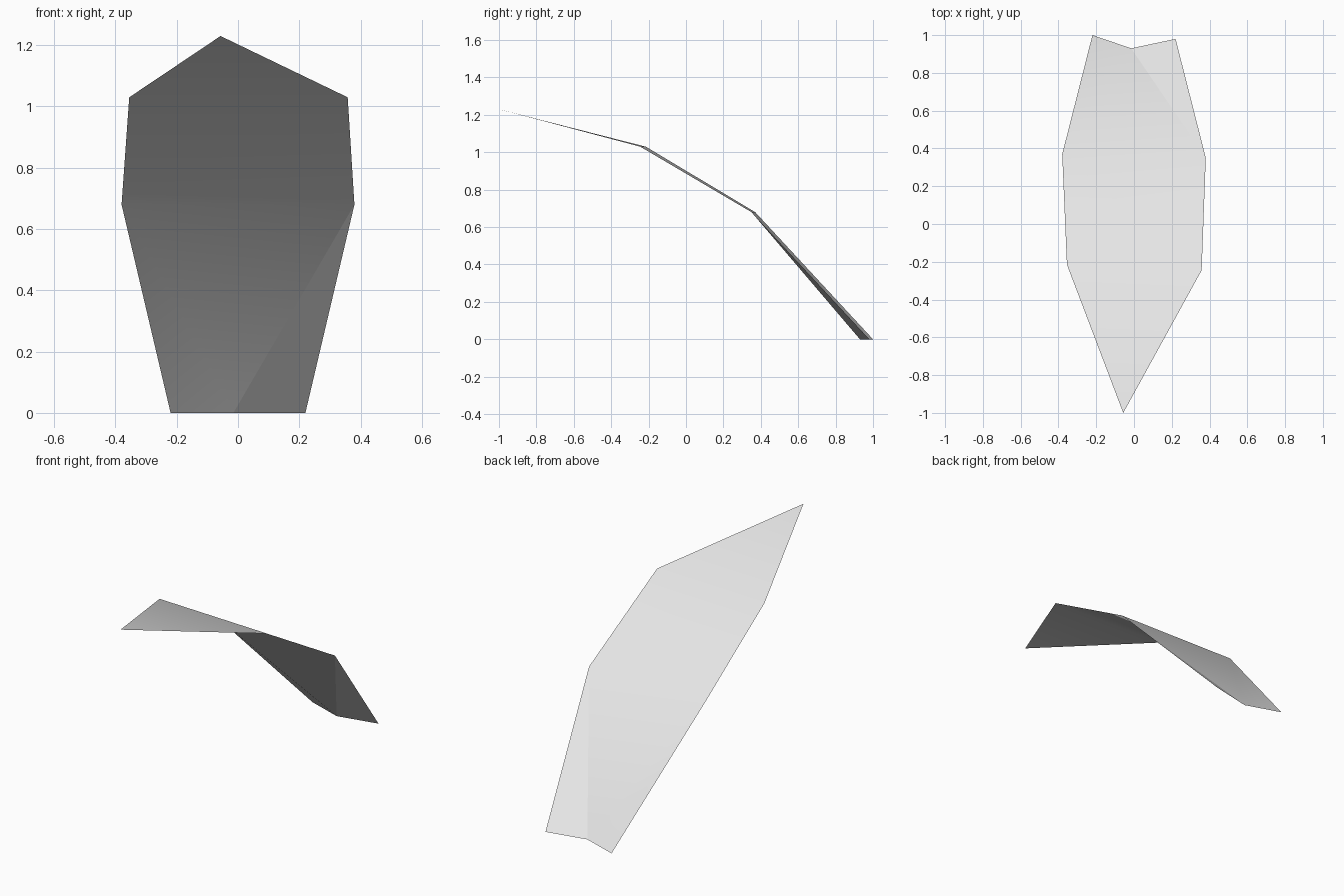
import bpy
import bmesh

default = bpy.data.objects.get("Cube")
if default:
    bpy.data.objects.remove(default, do_unlink=True)

# One pale grey material
grey = bpy.data.materials.new("pale grey")
grey.use_nodes = True
colour = (0.8, 0.8, 0.8, 1.0)
grey.diffuse_color = colour
grey.node_tree.nodes["Principled BSDF"].inputs["Base Color"].default_value = colour

# Outline points, from the notched base up to the drooping tip
bm = bmesh.new()
base_r, notch, base_l, low_r, low_l, high_r, high_l, tip = [
    bm.verts.new(p) for p in (
        (-0.22, 1.0, 0.0), (-0.015, 0.93, 0.0), (0.22, 0.98, 0.0),
        (-0.38, 0.37, 0.68), (0.38, 0.35, 0.68),
        (-0.355, -0.215, 1.03), (0.358, -0.245, 1.03),
        (-0.057, -1.0, 1.23))]

# Single-sided sheet, facing up: three lower triangles, middle band, tip
for corners in ((base_r, low_r, notch),
                (notch, low_r, low_l),
                (notch, low_l, base_l),
                (low_r, high_r, high_l, low_l),
                (high_r, tip, high_l)):
    bm.faces.new(corners).smooth = True

# Crease beside the left base flap
bm.edges.get((notch, low_l)).smooth = False

mesh = bpy.data.meshes.new("leaf_blade")
bm.normal_update()
bm.to_mesh(mesh)
bm.free()
mesh.materials.append(grey)
leaf = bpy.data.objects.new("leaf_blade", mesh)
bpy.context.collection.objects.link(leaf)
